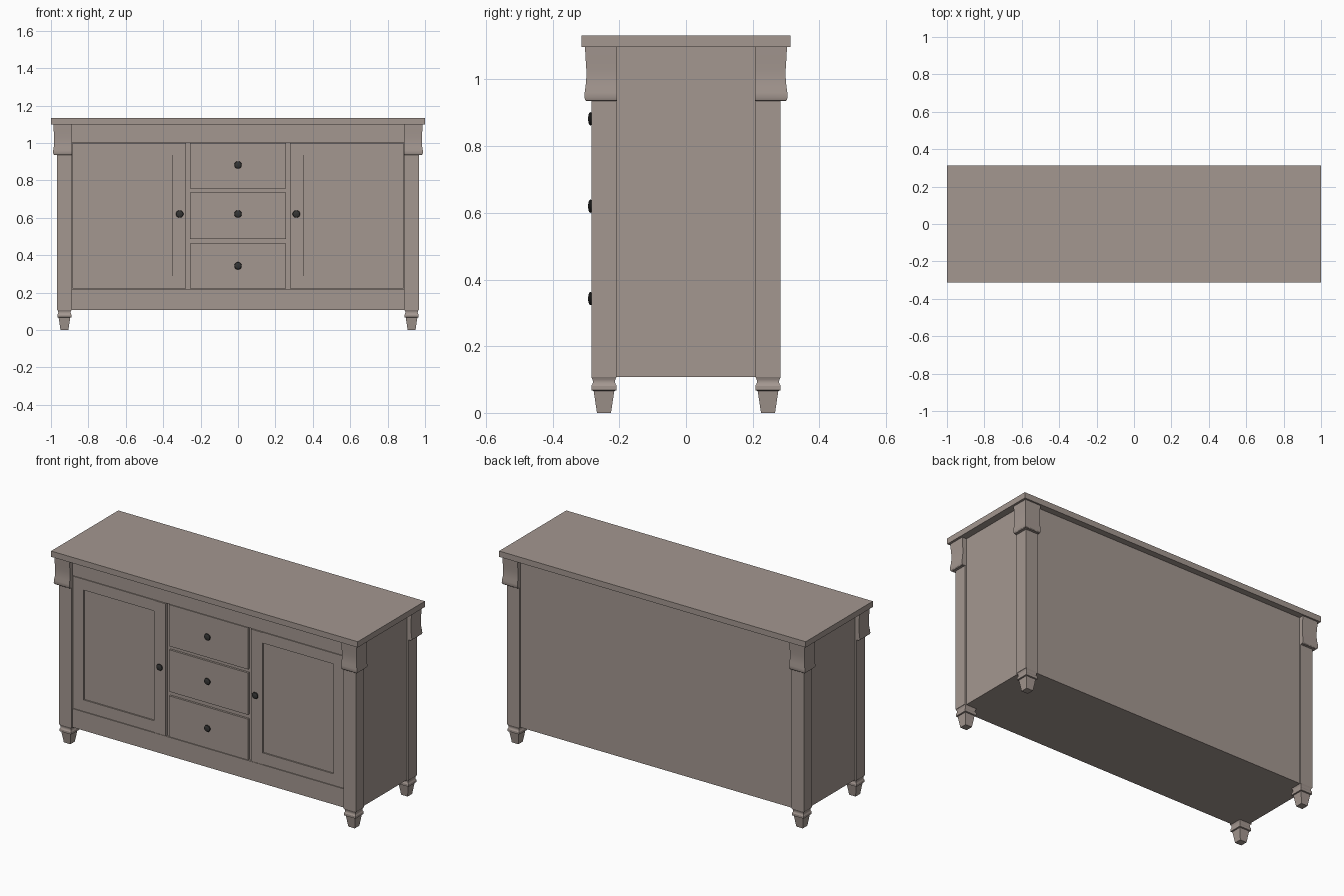
import bpy
import bmesh
from math import pi
from mathutils import Matrix

if "Cube" in bpy.data.objects:
    bpy.data.objects.remove(bpy.data.objects["Cube"], do_unlink=True)


def material(name, rgb):
    mat = bpy.data.materials.new(name)
    mat.use_nodes = True
    mat.diffuse_color = (*rgb, 1)
    mat.node_tree.nodes["Principled BSDF"].inputs["Base Color"].default_value = (*rgb, 1)
    return mat


PAINT = material("taupe paint", (0.37, 0.31, 0.28))
METAL = material("dark metal", (0.035, 0.035, 0.034))


def finish(bm, name, mat, smooth=False):
    bmesh.ops.recalc_face_normals(bm, faces=bm.faces)
    mesh = bpy.data.meshes.new(name)
    bm.to_mesh(mesh)
    bm.free()
    mesh.materials.append(mat)
    obj = bpy.data.objects.new(name, mesh)
    bpy.context.collection.objects.link(obj)
    if smooth:
        bpy.ops.object.select_all(action="DESELECT")
        obj.select_set(True)
        bpy.context.view_layer.objects.active = obj
        bpy.ops.object.shade_smooth_by_angle(angle=pi / 6)
    return obj


def box(name, x0, x1, y0, y1, z0, z1):
    bm = bmesh.new()
    size = Matrix.Diagonal((abs(x1 - x0), abs(y1 - y0), z1 - z0, 1))
    centre = Matrix.Translation(((x0 + x1) / 2, (y0 + y1) / 2, (z0 + z1) / 2))
    bmesh.ops.create_cube(bm, size=1, matrix=centre @ size)
    return finish(bm, name, PAINT)


def loft(name, rings):
    """Stack of rectangles (x0, x1, y0, y1, z) joined into a closed solid."""
    bm = bmesh.new()
    loops = [[bm.verts.new(p) for p in ((x0, y0, z), (x1, y0, z), (x1, y1, z), (x0, y1, z))]
             for x0, x1, y0, y1, z in rings]
    for a, b in zip(loops, loops[1:]):
        for i in range(4):
            j = (i + 1) % 4
            bm.faces.new((a[i], a[j], b[j], b[i]))
    bm.faces.new(loops[0])
    bm.faces.new(loops[-1])
    return finish(bm, name, PAINT, smooth=True)


# Main dimensions
POST_X, POST_Y = (0.888, 0.968), (0.208, 0.284)
BASE, UNDER, TOP = 0.108, 1.098, 1.132
BACKING, FACE = -0.262, -0.274

# Top and carcass
box("table_top", -1, 1, -0.313, 0.313, UNDER, TOP)
box("carcass", -0.958, 0.958, BACKING, 0.276, BASE, UNDER)
box("top_rail", -0.89, 0.89, FACE, BACKING, 1.003, UNDER)
box("bottom_rail", -0.89, 0.89, FACE, BACKING, BASE, 0.218)

# Foot outline (half width, height) and corbel outline (projection, height)
FOOT = [(0.021, 0), (0.031, 0.066), (0.038, 0.068), (0.038, 0.081), (0.035, 0.086),
        (0.033, 0.092), (0.034, 0.1), (0.038, BASE)]
CORBEL = [(0.014, 0.935), (0.018, 0.938), (0.021, 0.946), (0.02, 0.96), (0.017, 0.98),
          (0.015, 1.005), (0.015, 1.03), (0.017, 1.06), (0.019, UNDER)]

# Corner posts with feet and corbels
for sx, side in ((-1, "right"), (1, "left")):
    for sy, end in ((-1, "front"), (1, "back")):
        tag = f"{end}_{side}"
        (xi, xo), (yi, yo) = POST_X, POST_Y
        box("post_" + tag, sx * xi, sx * xo, sy * yi, sy * yo, BASE, UNDER)
        cx, cy = sx * (xi + xo) / 2, sy * (yi + yo) / 2
        loft("foot_" + tag, [(cx - r, cx + r, cy - r, cy + r, z) for r, z in FOOT])
        loft("corbel_" + tag, [(sx * (xi - 0.001), sx * (xo + p), sy * (yi - 0.001), sy * (yo + p), z)
                               for p, z in CORBEL])

# Panelled doors
Z0, Z1 = 0.221, 1.0
for sx, side in ((-1, "right"), (1, "left")):
    name = f"door_{side}_"
    box(name + "panel", sx * 0.353, sx * 0.815, BACKING - 0.004, BACKING, 0.289, 0.936)
    box(name + "outer_stile", sx * 0.815, sx * 0.885, FACE, BACKING, Z0, Z1)
    box(name + "inner_stile", sx * 0.278, sx * 0.353, FACE - 0.003, BACKING, Z0, Z1)
    box(name + "lower_rail", sx * 0.353, sx * 0.815, FACE, BACKING, Z0, 0.289)
    box(name + "upper_rail", sx * 0.353, sx * 0.815, FACE, BACKING, 0.936, Z1)

# Drawer fronts
for name, z0, z1 in (("bottom", Z0, 0.462), ("middle", 0.487, 0.734), ("top", 0.755, Z1)):
    box(f"drawer_{name}", -0.257, 0.257, FACE, BACKING, z0, z1)

# Round knobs turned from a profile of (radius, distance in front of the face)
KNOB = [(0.009, 0), (0.009, 0.008), (0.018, 0.009), (0.02, 0.012), (0.018, 0.016),
        (0.012, 0.0185), (0, 0.02)]
for i, (x, z) in enumerate(((0, 0.882), (0, 0.62), (0, 0.343), (-0.312, 0.62), (0.312, 0.62))):
    bm = bmesh.new()
    verts = [bm.verts.new((x + r, FACE - d, z)) for r, d in KNOB]
    edges = [bm.edges.new(pair) for pair in zip(verts, verts[1:])]
    bmesh.ops.spin(bm, geom=verts + edges, cent=(x, 0, z), axis=(0, 1, 0), angle=2 * pi, steps=20)
    bmesh.ops.remove_doubles(bm, verts=bm.verts, dist=0.0002)
    finish(bm, f"knob_{i + 1}", METAL, smooth=True)
